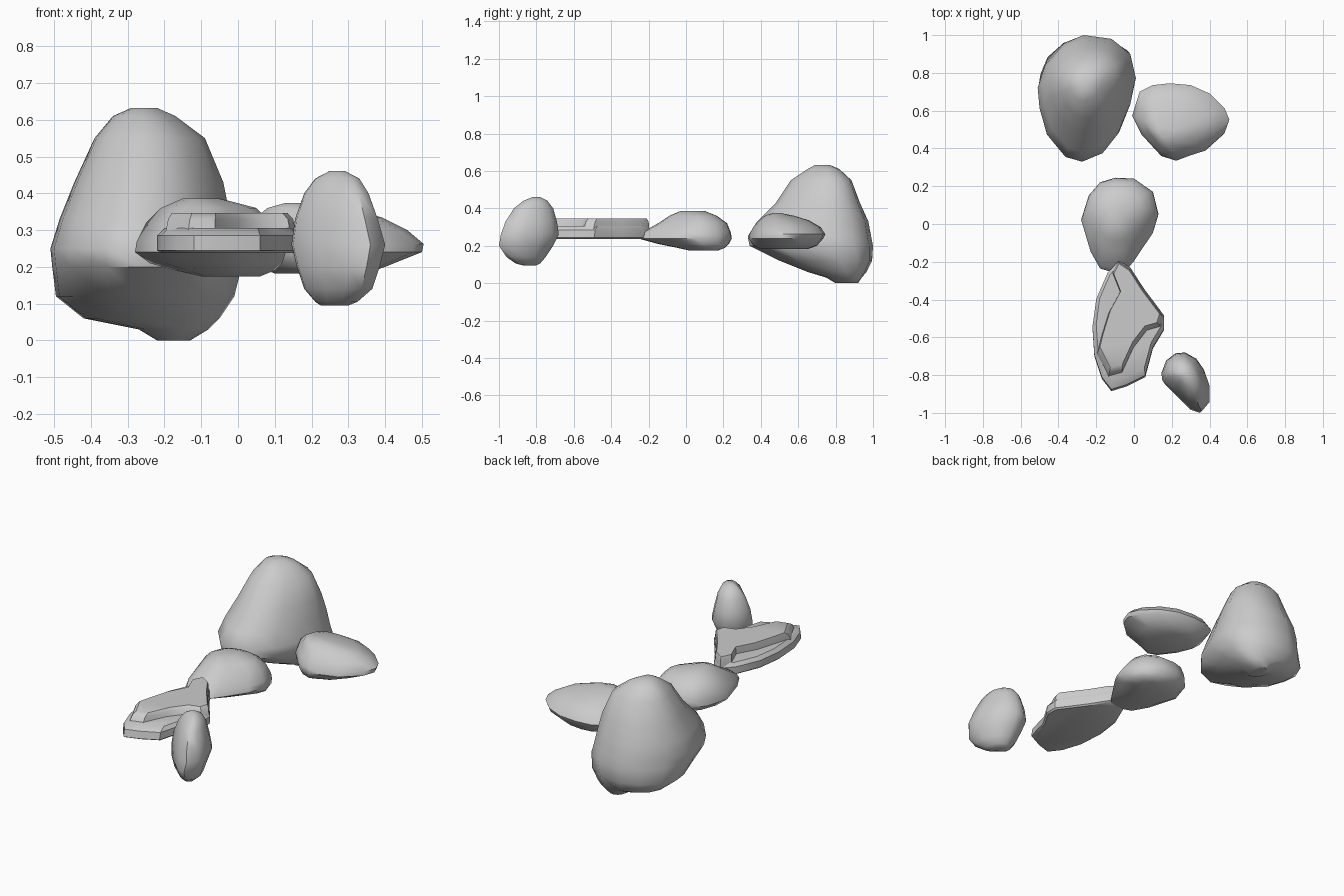
import bpy, bmesh, math


def rock(name, outline, levels, angle=45):
    """Stack copies of a plan outline, each fitted to (z, x0, x1, y0, y1)."""
    xs, ys = [p[0] for p in outline], [p[1] for p in outline]
    ax, bx, ay, by = min(xs), max(xs), min(ys), max(ys)
    bm = bmesh.new()
    rings = []
    for z, x0, x1, y0, y1 in levels:
        rings.append([bm.verts.new((x0 + (x - ax) / (bx - ax) * (x1 - x0),
                                    y0 + (y - ay) / (by - ay) * (y1 - y0), z))
                      for x, y in outline])
    n = len(outline)
    for a, b in zip(rings, rings[1:]):
        for i in range(n):
            j = (i + 1) % n
            bm.faces.new((a[i], a[j], b[j], b[i]))
    bm.faces.new(rings[0])
    bm.faces.new(rings[-1])
    bmesh.ops.recalc_face_normals(bm, faces=bm.faces)
    me = bpy.data.meshes.new(name)
    bm.to_mesh(me)
    bm.free()
    ob = bpy.data.objects.new(name, me)
    bpy.context.collection.objects.link(ob)
    bpy.ops.object.select_all(action='DESELECT')
    ob.select_set(True)
    bpy.context.view_layer.objects.active = ob
    bpy.ops.object.shade_smooth_by_angle(angle=math.radians(angle))
    return ob


# Large boulder, underside rising toward the front
rock("large_boulder",
     [(-.51, .73), (-.47, .85), (-.38, .95), (-.27, 1), (-.12, .98), (-.02, .9), (.01, .77),
      (-.02, .63), (-.08, .48), (-.16, .38), (-.27, .335), (-.36, .36), (-.46, .48), (-.5, .62)],
     [(0, -.22, -.13, .8, .92), (.03, -.27, -.08, .75, .94), (.06, -.42, -.05, .65, .965),
      (.12, -.495, -.01, .5, .995), (.2, -.505, .01, .34, 1), (.25, -.51, 0, .33, .99),
      (.33, -.485, -.02, .38, .975), (.43, -.445, -.04, .48, .93), (.55, -.39, -.09, .56, .885),
      (.61, -.34, -.17, .65, .82), (.632, -.29, -.22, .69, .77)])

# Flat stone beside the boulder
rock("side_stone",
     [(-.01, .57), (.03, .7), (.1, .735), (.19, .745), (.3, .735), (.4, .69), (.48, .61),
      (.505, .55), (.48, .48), (.38, .39), (.3, .365), (.22, .335), (.14, .36), (.04, .47)],
     [(.182, .1, .35, .4, .65), (.2, .05, .4, .36, .7), (.24, 0, .5, .335, .735),
      (.262, -.01, .505, .34, .745), (.3, .01, .46, .36, .72), (.335, .05, .39, .39, .66),
      (.36, .08, .29, .42, .58), (.374, .13, .21, .46, .51)])

# Middle domed stone
rock("middle_stone",
     [(-.28, .02), (-.24, .15), (-.18, .22), (-.1, .245), (0, .24), (.1, .17), (.13, .05),
      (.1, -.05), (0, -.2), (-.04, -.25), (-.1, -.265), (-.18, -.24), (-.23, -.15)],
     [(.174, -.1, .06, .02, .17), (.19, -.17, .1, -.05, .21), (.21, -.24, .12, -.15, .23),
      (.24, -.28, .13, -.26, .245), (.27, -.275, .125, -.24, .24), (.32, -.25, .09, -.15, .22),
      (.36, -.21, .05, -.09, .165), (.386, -.15, -.05, -.03, .1)])

# Slab with a flat base and a raised upper layer
rock("slab_base",
     [(-.08, -.195), (-.02, -.23), (.05, -.34), (.16, -.49), (.16, -.56), (.1, -.66), (.06, -.81),
      (-.04, -.86), (-.12, -.885), (-.17, -.82), (-.21, -.7), (-.22, -.55), (-.2, -.4), (-.14, -.26)],
     [(.237, -.21, .15, -.87, -.21), (.245, -.22, .16, -.885, -.195),
      (.285, -.22, .16, -.875, -.195), (.305, -.2, .145, -.83, -.21)], 35)
rock("slab_top",
     [(-.08, -.2), (-.02, -.24), (.05, -.35), (.155, -.49), (.14, -.54), (.07, -.56), (0, -.65),
      (-.06, -.78), (-.13, -.8), (-.19, -.68), (-.17, -.6), (-.13, -.47), (-.07, -.36), (-.11, -.26)],
     [(.28, -.2, .16, -.82, -.195), (.33, -.19, .15, -.79, -.2), (.346, -.18, .135, -.76, -.21)], 35)

# Upright front stone
rock("front_stone",
     [(.145, -.79), (.17, -.72), (.22, -.68), (.27, -.675), (.33, -.71), (.37, -.77), (.4, -.86),
      (.4, -.95), (.36, -1), (.3, -.98), (.22, -.9), (.15, -.83)],
     [(.095, .225, .3, -.87, -.8), (.105, .21, .325, -.91, -.78), (.14, .18, .365, -.96, -.75),
      (.2, .16, .385, -1, -.71), (.26, .145, .4, -.99, -.68), (.33, .155, .38, -.965, -.69),
      (.4, .18, .355, -.92, -.71), (.44, .21, .33, -.87, -.74), (.461, .25, .29, -.82, -.78)])
